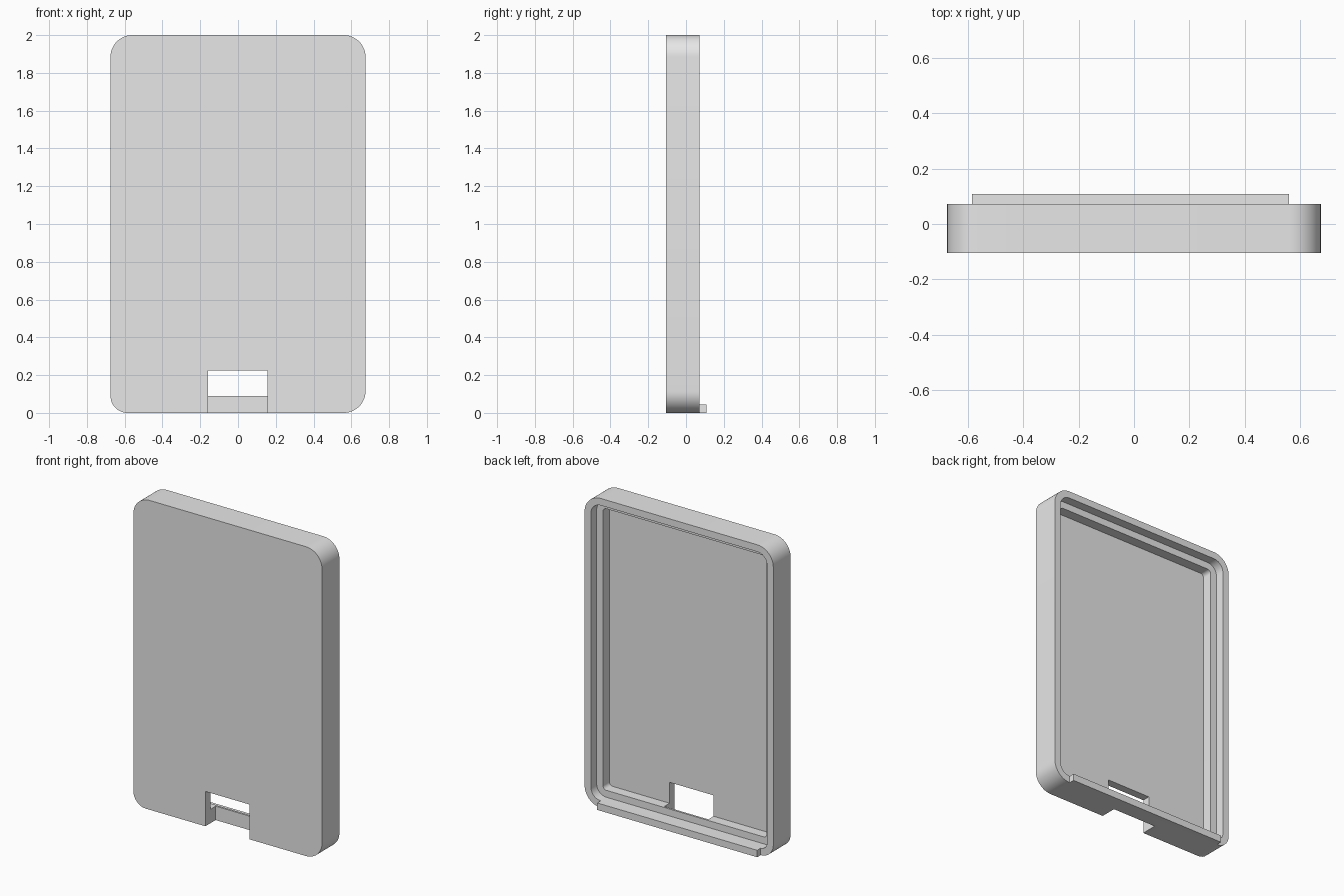
import bpy, bmesh
from math import sin, cos, pi

cube = bpy.data.objects.get("Cube")
if cube:
    bpy.data.objects.remove(cube, do_unlink=True)

grey = bpy.data.materials.new("light grey")
grey.use_nodes = True
colour = (0.8, 0.8, 0.8, 1)
grey.diffuse_color = colour
grey.node_tree.nodes["Principled BSDF"].inputs["Base Color"].default_value = colour

HALF_W, HEIGHT = 0.675, 2.0
FRONT, BACK, LEDGE, FLOOR = -0.105, 0.072, 0.013, -0.053
WALL = 0.045
SEGMENTS = 12


def add_object(name, bm):
    bmesh.ops.recalc_face_normals(bm, faces=bm.faces)
    mesh = bpy.data.meshes.new(name)
    bm.to_mesh(mesh)
    bm.free()
    mesh.materials.append(grey)
    obj = bpy.data.objects.new(name, mesh)
    bpy.context.collection.objects.link(obj)
    return obj


def box(name, lo, hi):
    bm = bmesh.new()
    bmesh.ops.create_cube(bm, size=1)
    for v in bm.verts:
        v.co = [(a + b) / 2 + c * (b - a) for a, b, c in zip(lo, hi, v.co)]
    return add_object(name, bm)


def rounded_loop(bm, inset, y):
    """Rounded rectangle in the xz plane, with one tighter bottom corner."""
    verts = []
    corners = [(1, 1, 0.115), (-1, 1, 0.115), (-1, -1, 0.09), (1, -1, 0.115)]
    for i, (sx, sz, radius) in enumerate(corners):
        r = max(radius - inset, 0.02)
        cx = sx * (HALF_W - inset - r)
        cz = HEIGHT / 2 + sz * (HEIGHT / 2 - inset - r)
        for s in range(SEGMENTS + 1):
            a = (i + s / SEGMENTS) * pi / 2
            verts.append(bm.verts.new((cx + r * cos(a), y, cz + r * sin(a))))
    return verts


# Tray: outer wall, rim, stepped ledge and recessed floor
bm = bmesh.new()
steps = [(0, FRONT), (0, BACK), (WALL, BACK), (WALL, LEDGE),
         (2 * WALL, LEDGE), (2 * WALL, FLOOR)]
loops = [rounded_loop(bm, inset, y) for inset, y in steps]
for a, b in zip(loops, loops[1:]):
    for i in range(len(a)):
        j = (i + 1) % len(a)
        bm.faces.new((a[i], a[j], b[j], b[i]))
bm.faces.new(loops[0])
bm.faces.new(loops[-1])
tray = add_object("tray", bm)

# Connector notch through the front panel and lower edge
cutter = box("notch_cutter", (-0.16, -0.3, -0.1), (0.155, 0.0, 0.225))
cutter.hide_render = True
cut = tray.modifiers.new("notch", "BOOLEAN")
cut.operation = "DIFFERENCE"
cut.solver = "EXACT"
cut.object = cutter
bpy.ops.object.select_all(action="DESELECT")
bpy.context.view_layer.objects.active = tray
tray.select_set(True)
bpy.ops.object.modifier_apply(modifier=cut.name)
bpy.data.objects.remove(cutter, do_unlink=True)
bpy.ops.object.shade_smooth_by_angle(angle=pi / 6)

# Closing lip along the straight part of the bottom edge
box("bottom_lip", (-0.585, BACK, 0), (0.56, 0.108, WALL))
